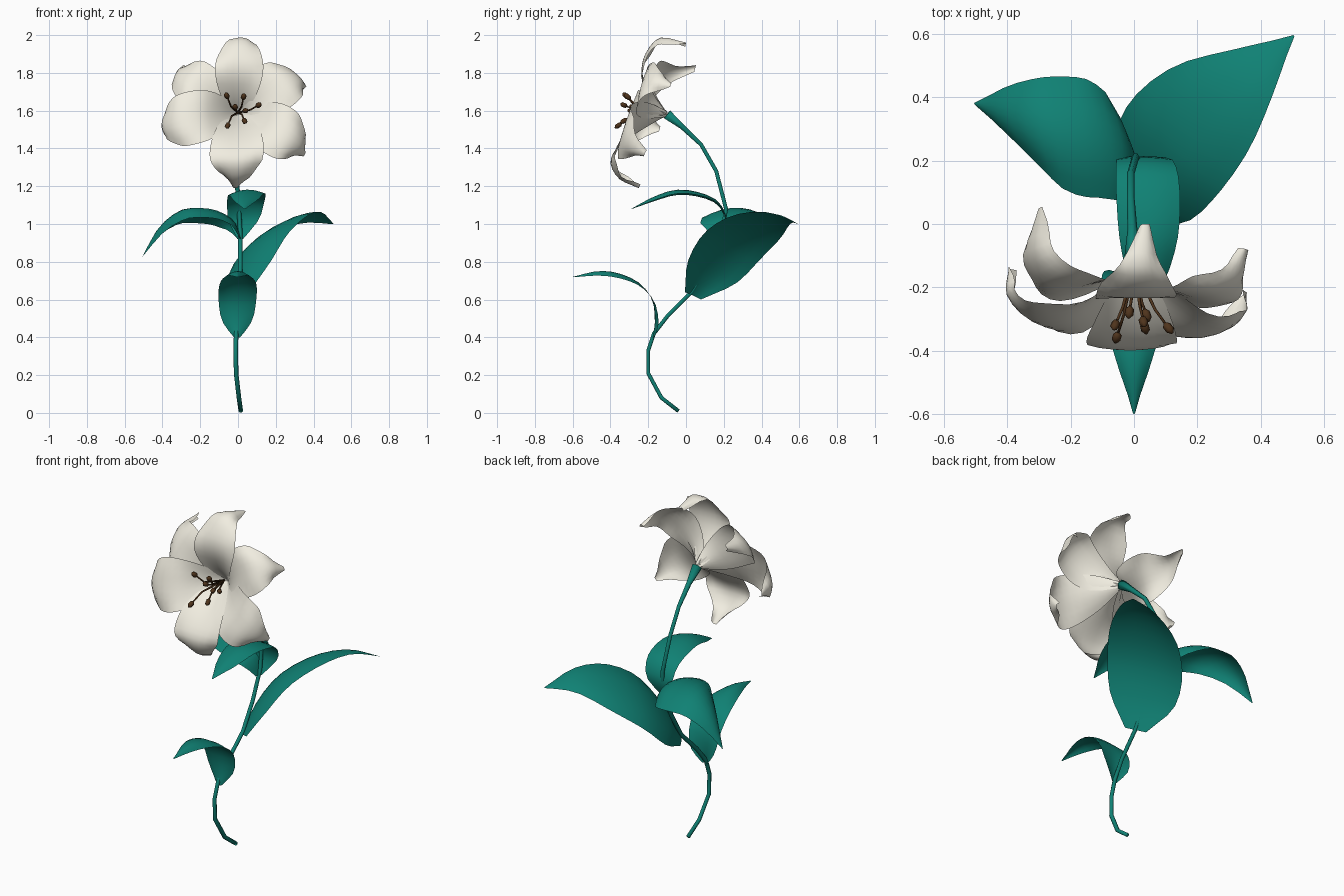
import bpy, bmesh, math
from mathutils import Vector

if "Cube" in bpy.data.objects:
    bpy.data.objects.remove(bpy.data.objects["Cube"])


def material(name, rgb):
    m = bpy.data.materials.new(name)
    m.diffuse_color = (*rgb, 1)
    m.use_nodes = True
    m.node_tree.nodes["Principled BSDF"].inputs["Base Color"].default_value = m.diffuse_color
    return m


GREEN = material("leaf_green", (0.005, 0.22, 0.175))
CREAM = material("petal_cream", (0.88, 0.85, 0.75))
BROWN = material("stamen_brown", (0.08, 0.035, 0.012))


def spline(pts, u):
    """Catmull-Rom sample, u in 0..1."""
    f = u * (len(pts) - 1)
    i = min(int(f), len(pts) - 2)
    t = f - i
    b, c = pts[i], pts[i + 1]
    a = pts[i - 1] if i else b * 2 - c
    d = pts[i + 2] if i + 2 < len(pts) else c * 2 - b
    return 0.5 * (b * 2 + (c - a) * t + (a * 2 - b * 5 + c * 4 - d) * t * t
                  + (b * 3 - a - c * 3 + d) * t ** 3)


def finish(bm, name, mat):
    me = bpy.data.meshes.new(name)
    bm.to_mesh(me)
    bm.free()
    for p in me.polygons:
        p.use_smooth = True
    me.materials.append(mat)
    ob = bpy.data.objects.new(name, me)
    bpy.context.collection.objects.link(ob)
    return ob


def blade(name, pts, widths, cross, cup, mat, crease=0.0, ripple=0.0, rows=14, half=4):
    """Leaf or petal: a sheet swept along its midrib; cup = (at base, at tip)."""
    pts = [Vector(p) for p in pts]
    cross = Vector(cross).normalized()
    bm = bmesh.new()
    grid = []
    for r in range(rows + 1):
        u = r / rows
        p = spline(pts, u)
        tan = (spline(pts, min(1, u + .02)) - spline(pts, max(0, u - .02))).normalized()
        nor = tan.cross(cross).normalized()
        w = max(0.003, spline(widths, u))
        row = []
        for k in range(-half, half + 1):
            v = k / half
            lift = ((cup[0] * (1 - u) + cup[1] * u) * v * v + crease * abs(v)) * w
            lift += ripple * abs(v) ** 3 * math.sin(u * 15 + v * 2) * u
            row.append(bm.verts.new(p + cross * v * w + nor * lift))
        grid.append(row)
    for a, b in zip(grid, grid[1:]):
        for k in range(2 * half):
            bm.faces.new((a[k], a[k + 1], b[k + 1], b[k]))
    return finish(bm, name, mat)


def tube(name, pts, radii, mat, sides=6):
    """Tapering tube through the points, capped."""
    pts = [Vector(p) for p in pts]
    bm = bmesh.new()
    rings = []
    for i, p in enumerate(pts):
        tan = (pts[min(i + 1, len(pts) - 1)] - pts[max(i - 1, 0)]).normalized()
        x = (Vector((1, 0, 0)) - tan * tan.x).normalized()
        y = tan.cross(x)
        rings.append([bm.verts.new(p + (x * math.cos(a) + y * math.sin(a)) * radii[i])
                      for a in (2 * math.pi * k / sides for k in range(sides))])
    for a, b in zip(rings, rings[1:]):
        for k in range(sides):
            n = (k + 1) % sides
            bm.faces.new((a[k], a[n], b[n], b[k]))
    bm.faces.new(rings[0][::-1])
    bm.faces.new(rings[-1])
    return finish(bm, name, mat)


# Stem with flared receptacle
stem = [(.015, -.04, .01), (.005, -.13, .08), (-.01, -.2, .21), (-.012, -.2, .33),
        (-.01, -.17, .42), (0, -.1, .51), (.01, .03, .64), (.012, .12, .79), (.012, .19, .95),
        (.005, .212, 1.08), (-.01, .16, 1.28), (-.01, .08, 1.42), (-.005, -.02, 1.515),
        (0, -.1, 1.58)]
tube("stem", stem, [.012] * 11 + [.012, .016, .03], GREEN)

# Leaves
blade("lower_front_leaf",
      [(-.005, -.175, .40), (-.005, -.165, .49), (-.003, -.18, .60), (0, -.25, .69),
       (0, -.36, .74), (0, -.47, .75), (0, -.6, .72)],
      [.015, .08, .1, .098, .075, .045, 0], (1, 0, 0), (.4, -.75), GREEN, crease=.04)
blade("right_leaf",
      [(.01, .03, .625), (.03, .12, .76), (.105, .235, .91), (.235, .37, 1.01),
       (.38, .49, 1.045), (.505, .595, 1.0)],
      [.06, .18, .213, .185, .095, 0], (-.28, .31, -.14), (-.25, -.15), GREEN, crease=.03)
blade("left_leaf",
      [(.015, .18, .92), (-.02, .24, 1.01), (-.1, .275, 1.065), (-.2, .285, 1.085),
       (-.31, .31, 1.07), (-.42, .35, .98), (-.505, .38, .83)],
      [.03, .155, .187, .188, .155, .085, 0], (.1, -1, .08), (-.25, -.45), GREEN)
blade("upper_front_leaf",
      [(.012, .18, .92), (.03, .215, 1.02), (.04, .17, 1.12), (.045, .06, 1.17),
       (.045, -.06, 1.18), (.04, -.18, 1.14), (.035, -.29, 1.08)],
      [.015, .08, .098, .1, .09, .06, 0], (1, 0, .04), (0, -.4), GREEN)

# Petals: midribs all start at the receptacle, the flower face tilts upward
petals = {
    "bottom": (-90, .14, [(0, -.24, 1.51), (-.005, -.35, 1.42), (-.01, -.4, 1.33),
                          (-.01, -.355, 1.24), (-.01, -.25, 1.19)]),
    "lower_right": (-28, .14, [(.09, -.22, 1.55), (.185, -.315, 1.51), (.275, -.34, 1.46),
                               (.335, -.3, 1.41), (.355, -.22, 1.37)]),
    "upper_right": (34, .135, [(.08, -.19, 1.64), (.17, -.23, 1.71), (.255, -.225, 1.765),
                               (.325, -.17, 1.775), (.355, -.08, 1.74)]),
    "top": (87, .125, [(0, -.18, 1.68), (.005, -.23, 1.79), (.01, -.22, 1.89),
                       (.02, -.14, 1.985), (.035, 0, 1.96)]),
    "upper_left": (148, .13, [(-.08, -.17, 1.63), (-.18, -.2, 1.71), (-.26, -.18, 1.77),
                              (-.325, -.09, 1.8), (-.3, .05, 1.83)]),
    "left": (188, .145, [(-.1, -.22, 1.58), (-.2, -.295, 1.57), (-.32, -.3, 1.55),
                         (-.4, -.23, 1.52), (-.395, -.14, 1.5)]),
}
tilt = math.radians(17)
axis = Vector((0, -math.cos(tilt), math.sin(tilt)))
up = Vector((0, math.sin(tilt), math.cos(tilt)))
for name, (deg, w, pts) in petals.items():
    a = math.radians(deg)
    radial = Vector((1, 0, 0)) * math.cos(a) + up * math.sin(a)
    blade(name + "_petal", [(0, -.1, 1.58)] + pts,
          [.015, w * .7, w, w * .95, w * .55, .015], axis.cross(radial), (.4, -.6), CREAM,
          crease=.04, ripple=.014, rows=16)

# Stamens: curved filament plus anther
anthers = [(-.06, -.32, 1.68), (.03, -.31, 1.675), (.11, -.33, 1.63),
           (.04, -.29, 1.60), (.035, -.33, 1.545), (-.055, -.36, 1.52), (-.015, -.28, 1.62)]
base = Vector((0, -.13, 1.59))
for i, tip in enumerate(anthers):
    tip = Vector(tip)
    mid = base.lerp(tip, .6) + Vector((0, -.02, (1.6 - tip.z) * .3))
    tube(f"filament_{i + 1}", [base, mid, tip], [.006, .005, .004], BROWN, 5)
    d = (tip - mid).normalized()
    tube(f"anther_{i + 1}", [tip + d * s for s in (-.022, -.012, .008, .02)],
         [.005, .014, .014, .004], BROWN, 6)
